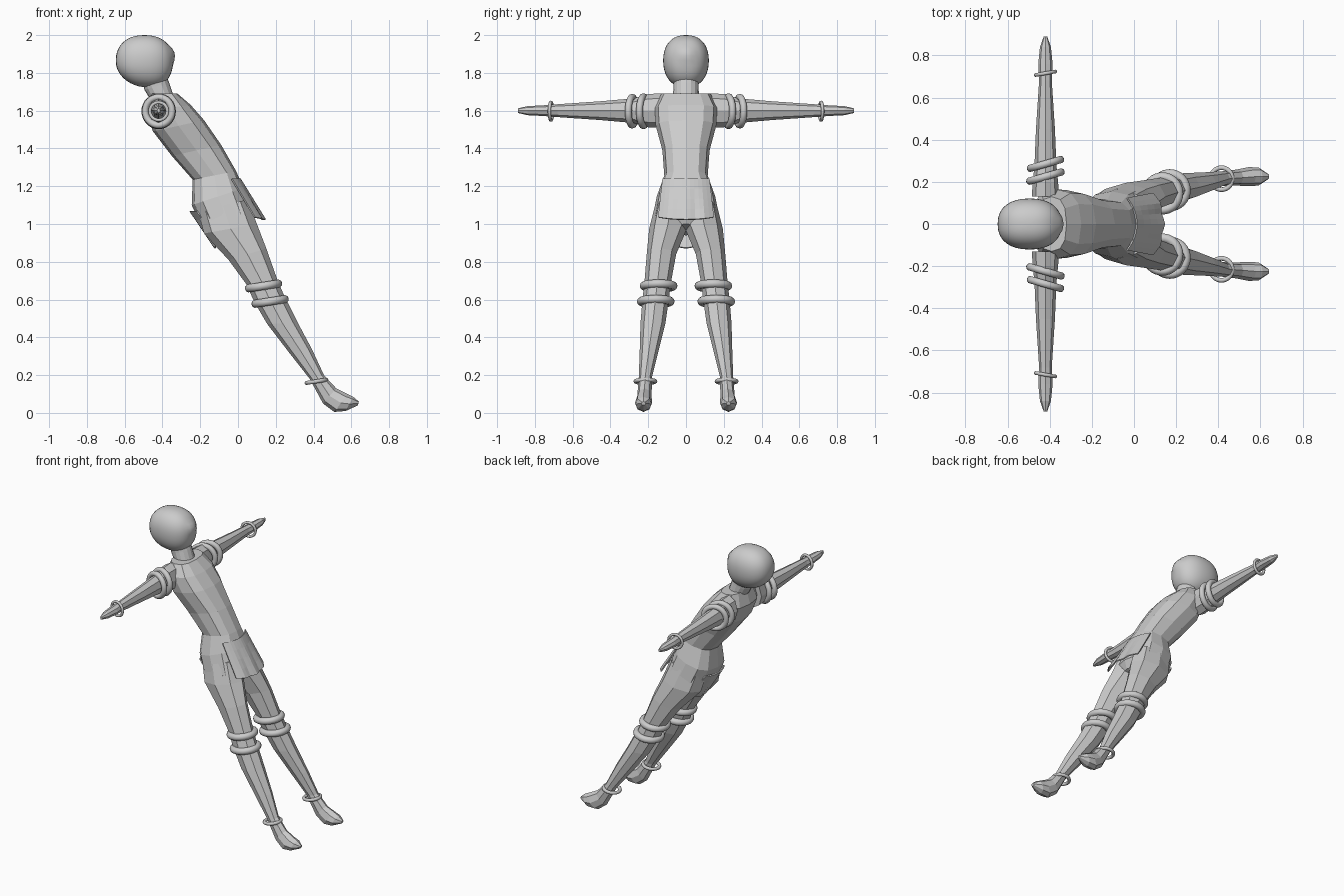
import bpy, bmesh
from math import sin, cos, pi, radians, copysign
from mathutils import Vector

cube = bpy.data.objects.get("Cube")
if cube:
    bpy.data.objects.remove(cube)

grey = bpy.data.materials.new("plain_grey")
grey.use_nodes = True
colour = (0.6, 0.6, 0.6, 1)
grey.diffuse_color = colour
grey.node_tree.nodes["Principled BSDF"].inputs["Base Color"].default_value = colour


def power(value, exponent):
    return copysign(abs(value) ** exponent, value)


def finish(bm, name):
    bmesh.ops.recalc_face_normals(bm, faces=bm.faces)
    mesh = bpy.data.meshes.new(name)
    bm.to_mesh(mesh)
    bm.free()
    mesh.materials.append(grey)
    obj = bpy.data.objects.new(name, mesh)
    bpy.context.collection.objects.link(obj)
    return obj


def loft(name, sections, sides=8, exponent=1.0):
    """Skin rounded sections, each a centre with two half-axes."""
    bm = bmesh.new()
    loops = []
    for centre, u, v in sections:
        angles = [2 * pi * i / sides for i in range(sides)]
        loops.append([bm.verts.new(centre + u * power(cos(a), exponent)
                                   + v * power(sin(a), exponent)) for a in angles])
    for low, high in zip(loops, loops[1:]):
        for i in range(sides):
            j = (i + 1) % sides
            bm.faces.new((low[i], low[j], high[j], high[i]))
    bm.faces.new(loops[0])
    bm.faces.new(loops[-1])
    return finish(bm, name)


def body_section(back, front, half_width, y=0):
    """Section spanning a back and a front point of the side outline."""
    b = Vector((back[0], y, back[1]))
    f = Vector((front[0], y, front[1]))
    return (b + f) / 2, (f - b) / 2, Vector((0, half_width, 0))


def ring(name, location, rotation, outer, tube):
    bpy.ops.mesh.primitive_torus_add(
        location=location, rotation=rotation, major_radius=outer - tube,
        minor_radius=tube, major_segments=32, minor_segments=10)
    obj = bpy.context.object
    obj.name = name
    obj.data.materials.append(grey)
    bpy.ops.object.shade_smooth()


def flap(name, top, bottom, widths, wrap, lift):
    """Thin cloth panel curving around the hips."""
    bm = bmesh.new()
    rows, cols = 4, 12
    grid = []
    for r in range(rows + 1):
        t = r / rows
        row = []
        for c in range(cols + 1):
            s = 2 * c / cols - 1
            x = top[0] + (bottom[0] - top[0]) * t + wrap * s * s
            z = top[1] + (bottom[1] - top[1]) * t + lift * s * s * t
            ripple = 0.006 * t * cos(s * 3 * pi)
            y = s * (widths[0] + (widths[1] - widths[0]) * t)
            row.append(bm.verts.new((x + ripple, y, z)))
        grid.append(row)
    for a, b in zip(grid, grid[1:]):
        for c in range(cols):
            bm.faces.new((a[c], a[c + 1], b[c + 1], b[c]))
    obj = finish(bm, name)
    solid = obj.modifiers.new("thickness", "SOLIDIFY")
    solid.thickness = 0.008


# Torso, from the collar down to the crotch
loft("torso", [body_section(*s) for s in (
    ((-.46, 1.69), (-.32, 1.69), .13),
    ((-.49, 1.60), (-.25, 1.63), .165),
    ((-.45, 1.49), (-.18, 1.55), .16),
    ((-.35, 1.36), (-.09, 1.42), .125),
    ((-.24, 1.235), (-.01, 1.28), .115),
    ((-.245, 1.10), (.03, 1.19), .155),
    ((-.19, .98), (.075, 1.06), .18),
    ((-.10, .94), (.06, 1.0), .07),
)], sides=12, exponent=0.8)

# Neck
loft("neck", [
    (Vector((-.40, 0, 1.66)), Vector((.065, 0, 0)), Vector((0, .07, 0))),
    (Vector((-.43, 0, 1.73)), Vector((.065, 0, .02)), Vector((0, .066, 0))),
    (Vector((-.46, 0, 1.82)), Vector((.06, 0, .02)), Vector((0, .066, 0))),
], sides=16)

# Head: boxy ball, narrowed towards the lower back, with a small nose
bm = bmesh.new()
bmesh.ops.create_uvsphere(bm, u_segments=32, v_segments=20, radius=1)
for v in bm.verts:
    x, y, z = v.co
    nose = 0.012 * max(0, 1 - 8 * (y * y + (z - .25) ** 2)) if x > 0 else 0
    drop = 0.02 * max(0, -z) * (x + 0.4)
    v.co = (-.495 + .152 * power(x, .88) + nose,
            .121 * power(y, .85),
            1.866 + .134 * power(z, .92) - drop)
head = finish(bm, "head")
for face in head.data.polygons:
    face.use_smooth = True

# Cloth panels hanging at the front and back of the hips
flap("front_flap", (.015, 1.24), (.142, 1.025), (.125, .148), -.045, .012)
flap("back_flap", (-.25, 1.07), (-.12, .875), (.10, .10), .035, .045)

# Paired limbs and their rings
for side, label in ((1, "left"), (-1, "right")):
    leg = (
        ((-.21, 1.06), (.05, 1.13), .08, .085),
        ((-.18, .95), (.10, 1.0), .095, .10),
        ((-.05, .81), (.15, .87), .13, .078),
        ((.045, .68), (.21, .70), .15, .07),
        ((.085, .59), (.245, .62), .16, .07),
        ((.155, .47), (.315, .48), .175, .066),
        ((.27, .32), (.39, .34), .195, .05),
        ((.38, .18), (.455, .20), .215, .035),
    )
    foot = (
        ((.38, .18), (.455, .20), .215, .035),
        ((.45, .05), (.52, .13), .22, .038),
        ((.51, .005), (.58, .10), .225, .045),
        ((.57, .01), (.61, .085), .225, .043),
        ((.635, .04), (.64, .06), .225, .012),
    )
    for name, parts in (("leg", leg), ("foot", foot)):
        loft(f"{label}_{name}", [body_section(b, f, w, side * y) for b, f, y, w in parts])

    arm = ((.13, .065, .092), (.20, .06, .088), (.28, .052, .065), (.45, .045, .05),
           (.68, .03, .034), (.76, .034, .028), (.84, .026, .024), (.89, .008, .012))
    loft(f"{label}_arm", [
        (Vector((-.42, side * y, 1.6)), Vector((rx, 0, 0)), Vector((0, 0, rz)))
        for y, rx, rz in arm])

    for name, y, tilt, outer, tube in (
            ("inner_shoulder_ring", .225, 16, .095, .018),
            ("outer_shoulder_ring", .285, 16, .092, .018),
            ("wrist_ring", .715, 10, .056, .009)):
        ring(f"{label}_{name}", (-.42, side * y, 1.597),
             (pi / 2, 0, radians(tilt * side)), outer, tube)

    for name, x, y, z, outer, tube in (
            ("upper_knee_ring", .135, .145, .672, .10, .022),
            ("lower_knee_ring", .17, .16, .59, .10, .022),
            ("ankle_ring", .415, .215, .167, .063, .011)):
        ring(f"{label}_{name}", (x, side * y, z), (0, radians(-9), 0), outer, tube)
